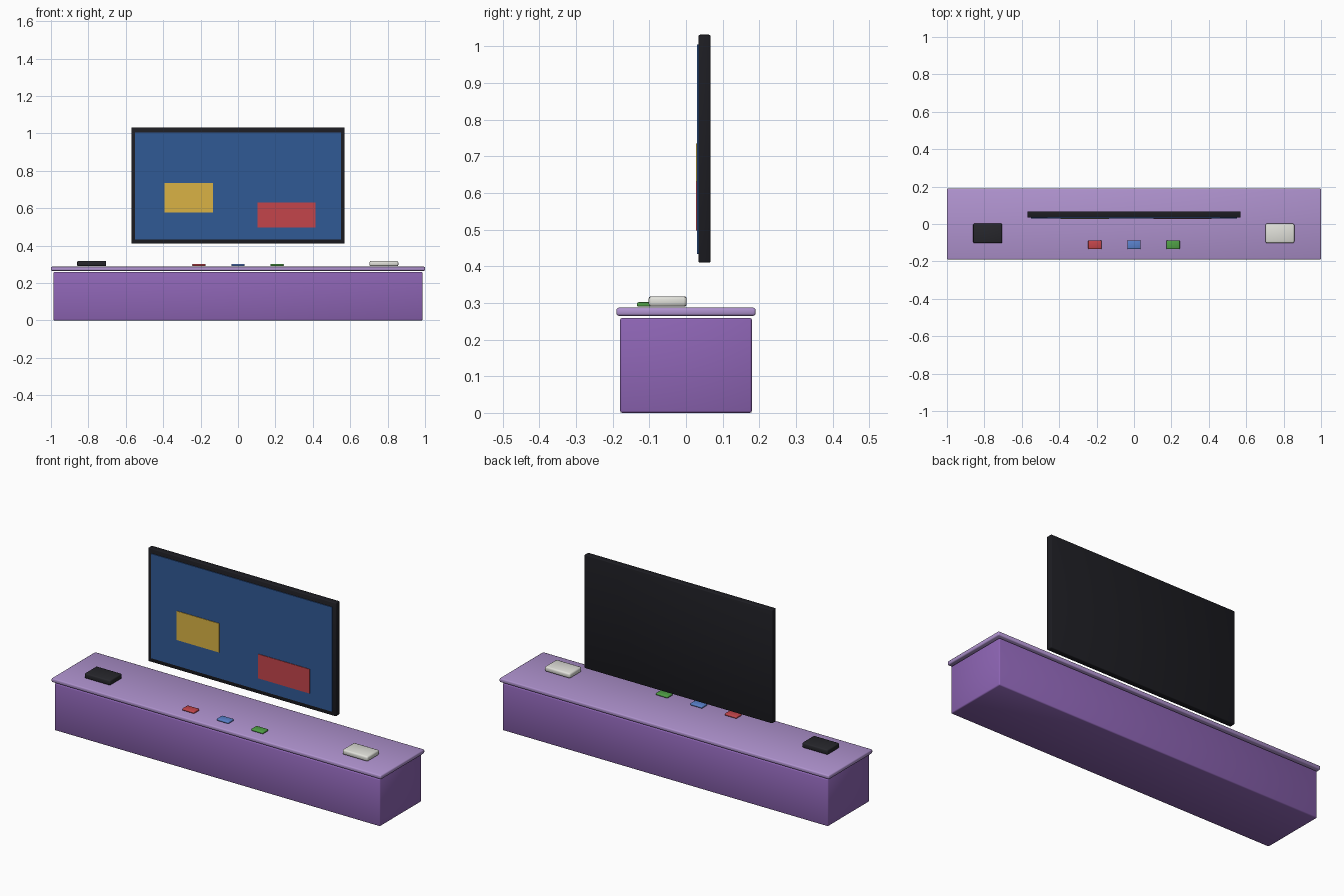
import bpy

if "Cube" in bpy.data.objects:
    bpy.data.objects.remove(bpy.data.objects["Cube"])

mats = {}

def material(name, rgb):
    if name not in mats:
        m = bpy.data.materials.new(name)
        m.diffuse_color = (*rgb, 1)
        m.use_nodes = True
        m.node_tree.nodes["Principled BSDF"].inputs["Base Color"].default_value = m.diffuse_color
        mats[name] = m
    return mats[name]

def box(name, lo, hi, mat, bevel=0.0, segments=2):
    """Box between two corners, optionally with softened edges."""
    centre = [(a + b) / 2 for a, b in zip(lo, hi)]
    bpy.ops.mesh.primitive_cube_add(size=1, location=centre)
    ob = bpy.context.object
    ob.name = name
    ob.scale = [b - a for a, b in zip(lo, hi)]
    bpy.ops.object.transform_apply(location=False, rotation=False, scale=True)
    ob.data.materials.append(mat)
    if bevel:
        mod = ob.modifiers.new("soft_edges", "BEVEL")
        mod.width = bevel
        mod.segments = segments
        bpy.ops.object.shade_smooth()
    return ob

purple = material("purple", (0.27, 0.13, 0.46))
lilac = material("lilac", (0.43, 0.29, 0.62))
black = material("black", (0.012, 0.012, 0.016))
dark = material("dark_grey", (0.02, 0.02, 0.025))
white = material("white", (0.75, 0.75, 0.70))
blue = material("screen_blue", (0.03, 0.10, 0.30))
yellow = material("yellow", (0.70, 0.45, 0.06))
red = material("red", (0.55, 0.06, 0.07))
green = material("green", (0.08, 0.35, 0.06))
sky = material("light_blue", (0.10, 0.22, 0.60))

# Cabinet and its overhanging top
box("cabinet_body", (-0.987, -0.18, 0.0), (0.987, 0.18, 0.259), purple, 0.006)
box("cabinet_top", (-1.0, -0.19, 0.265), (1.0, 0.19, 0.287), lilac, 0.006)

# Floating display with screen and picture tiles
box("display_frame", (-0.57, 0.034, 0.41), (0.57, 0.067, 1.032), black, 0.004)
box("display_screen", (-0.55, 0.03, 0.433), (0.55, 0.036, 1.006), blue)
box("yellow_tile", (-0.392, 0.027, 0.576), (-0.133, 0.031, 0.735), yellow)
box("red_tile", (0.103, 0.027, 0.498), (0.415, 0.031, 0.631), red)

# Devices at the ends of the top
box("black_device", (-0.86, -0.102, 0.29), (-0.705, 0.002, 0.318), dark, 0.006)
box("white_device", (0.703, -0.102, 0.29), (0.857, 0.002, 0.318), white, 0.008)

# Row of small coloured buttons
for name, x, mat in (("red", -0.209, red), ("blue", 0.0, sky), ("green", 0.209, green)):
    box(name + "_button", (x - 0.036, -0.134, 0.29), (x + 0.036, -0.087, 0.302), mat, 0.004)
